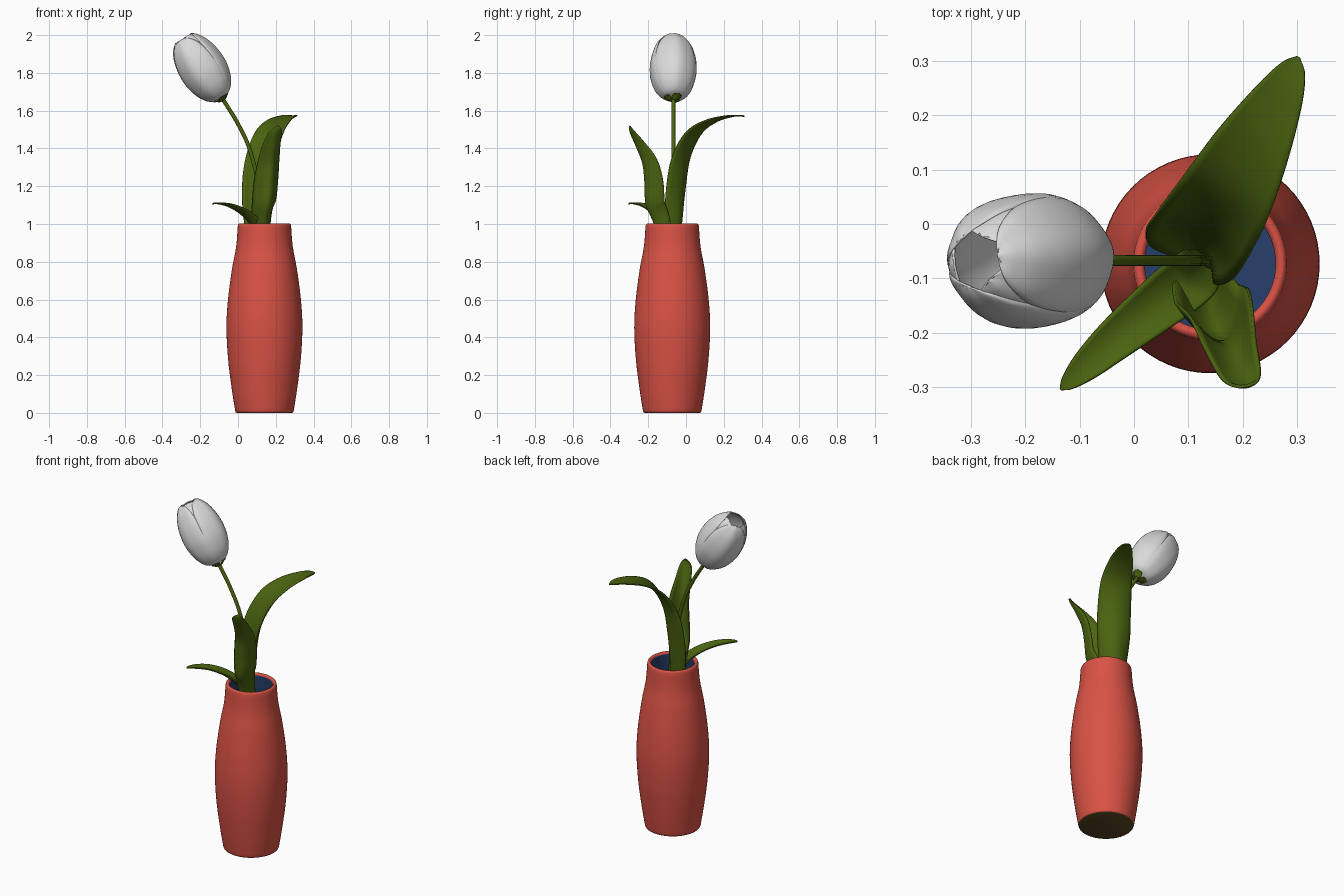
import bpy, bmesh, math
from mathutils import Vector, Matrix

cube = bpy.data.objects.get("Cube")
if cube:
    bpy.data.objects.remove(cube, do_unlink=True)


def material(name, rgb):
    m = bpy.data.materials.new(name)
    m.use_nodes = True
    m.diffuse_color = (*rgb, 1)
    m.node_tree.nodes["Principled BSDF"].inputs["Base Color"].default_value = (*rgb, 1)
    return m


RED = material("vase red", (0.70, 0.085, 0.06))
BLUE = material("inner blue", (0.02, 0.05, 0.15))
BROWN = material("base brown", (0.10, 0.06, 0.015))
GREEN = material("leaf green", (0.07, 0.125, 0.005))
WHITE = material("petal white", (0.70, 0.70, 0.70))


def smooth_path(points, steps):
    """Catmull-Rom curve through the points."""
    p = [Vector(q) for q in points]
    p = [2 * p[0] - p[1]] + p + [2 * p[-1] - p[-2]]
    out = []
    for i in range(1, len(p) - 2):
        a, b, c, d = p[i - 1:i + 3]
        for k in range(steps):
            t = k / steps
            out.append(0.5 * (2 * b + (c - a) * t + (2 * a - 5 * b + 4 * c - d) * t * t
                              + (3 * b - a - 3 * c + d) * t ** 3))
    return out + [p[-2]]


def sheet(name, rows, mats, closed=False, thickness=0):
    """Smooth grid surface from rows of points."""
    bm = bmesh.new()
    grid = [[bm.verts.new(v) for v in row] for row in rows]
    n = len(grid[0])
    for r0, r1 in zip(grid, grid[1:]):
        for j in range(n if closed else n - 1):
            k = (j + 1) % n
            bm.faces.new((r0[j], r0[k], r1[k], r1[j]))
    bmesh.ops.remove_doubles(bm, verts=bm.verts, dist=0.0002)
    bmesh.ops.recalc_face_normals(bm, faces=bm.faces)
    mesh = bpy.data.meshes.new(name)
    bm.to_mesh(mesh)
    bm.free()
    for m in mats:
        mesh.materials.append(m)
    ob = bpy.data.objects.new(name, mesh)
    bpy.context.collection.objects.link(ob)
    if thickness:
        mod = ob.modifiers.new("thickness", 'SOLIDIFY')
        mod.thickness = thickness
        mod.offset = 0
    bpy.ops.object.select_all(action='DESELECT')
    ob.select_set(True)
    bpy.context.view_layer.objects.active = ob
    bpy.ops.object.shade_smooth_by_angle(angle=math.radians(50))
    return ob


# Vase: outer wall, rounded lip, inner wall and floor
CENTRE = Vector((0.14, -0.073, 0))
outer = smooth_path([(0.155, 0.012), (0.172, 0.12), (0.192, 0.28), (0.201, 0.45), (0.193, 0.6),
                     (0.172, 0.76), (0.15, 0.88), (0.141, 0.99)], 6)
lip = [(0.139, 0.997), (0.134, 1.002), (0.127, 1.002), (0.122, 0.997), (0.12, 0.99)]
inner = [(r - 0.021, z) for r, z in reversed(outer) if 0.04 < z < 0.98]
profile = [(0, 0), (0.146, 0), (0.152, 0.003)] + [tuple(p) for p in outer] + lip + inner + [(0, 0.04)]
SEG = 64
ring = [Vector((math.cos(i * math.tau / SEG), math.sin(i * math.tau / SEG), 0)) for i in range(SEG)]
vase = sheet("vase", [[CENTRE + d * r + Vector((0, 0, z)) for d in ring] for r, z in profile],
             [RED, BLUE, BROWN], closed=True)
for f in vase.data.polygons:
    radial = f.center - CENTRE
    radial.z = 0
    if f.center.z < 0.002:
        f.material_index = 2
    elif f.center.z < 0.99 and (f.normal.dot(radial) < 0 or f.normal.z > 0.9):
        f.material_index = 1

# Stem
stem_path = smooth_path([(0.13, -0.067, 0.5), (0.12, -0.067, 0.95), (0.108, -0.067, 1.2), (0.06, -0.067, 1.4),
                         (0, -0.067, 1.53), (-0.05, -0.067, 1.613), (-0.09, -0.067, 1.675)], 6)
rows = []
for i, p in enumerate(stem_path):
    t = (stem_path[min(i + 1, len(stem_path) - 1)] - stem_path[max(i - 1, 0)]).normalized()
    side = Vector((0, 1, 0))
    up = t.cross(side)
    rows.append([p + 0.0105 * (side * math.cos(a) + up * math.sin(a))
                 for a in (k * math.tau / 12 for k in range(12))])
sheet("stem", rows, [GREEN], closed=True)


# Leaves: cupped blades swept along their midribs
def leaf(name, outward, points, widths, cups):
    side = Vector((*outward, 0)).normalized().cross(Vector((0, 0, 1)))
    path = smooth_path(points, 6)
    shape = smooth_path([(w, c) for w, c in zip(widths, cups)], 6)
    rows = []
    for i, p in enumerate(path):
        t = (path[min(i + 1, len(path) - 1)] - path[max(i - 1, 0)]).normalized()
        normal = side.cross(t).normalized()
        w, c = shape[i]
        rows.append([p + side * w * u + normal * w * c * u * u for u in (k / 6 for k in range(-6, 7))])
    sheet(name, rows, [GREEN], thickness=0.006)


leaf("back_leaf", (0.5, 0.86),
     [(0.13, -0.06, 0.7), (0.12, -0.03, 1.0), (0.125, -0.015, 1.2), (0.14, 0.005, 1.35), (0.175, 0.06, 1.475),
      (0.22, 0.145, 1.54), (0.268, 0.235, 1.568), (0.293, 0.285, 1.572), (0.302, 0.307, 1.57)],
     [0.03, 0.068, 0.09, 0.092, 0.086, 0.07, 0.045, 0.024, 0.003],
     [0.8, 0.8, 0.55, 0.4, 0.25, 0.15, 0.1, 0.1, 0.1])
leaf("front_leaf", (0.25, -0.97),
     [(0.14, -0.09, 0.7), (0.14, -0.165, 0.99), (0.158, -0.21, 1.1), (0.168, -0.217, 1.22), (0.178, -0.228, 1.32),
      (0.188, -0.262, 1.41), (0.2, -0.29, 1.475), (0.208, -0.298, 1.505), (0.212, -0.296, 1.52)],
     [0.03, 0.05, 0.062, 0.064, 0.056, 0.045, 0.036, 0.022, 0.003],
     [1.2, 1.5, 1.4, 1.3, 1.2, 0.9, 0.5, 0.3, 0.2])
leaf("left_front_leaf", (-0.74, -0.67),
     [(0.13, -0.075, 0.75), (0.105, -0.1, 0.94), (0.075, -0.125, 1.0), (0.02, -0.168, 1.055), (-0.04, -0.217, 1.09),
      (-0.09, -0.262, 1.105), (-0.122, -0.292, 1.108), (-0.135, -0.304, 1.106)],
     [0.025, 0.045, 0.05, 0.045, 0.037, 0.027, 0.014, 0.002],
     [0.6, 0.6, 0.5, 0.4, 0.3, 0.2, 0.1, 0.1])

# Flower head: three outer and three inner petals plus sepals on a tilted axis
TILT = Matrix.Translation((-0.087, -0.067, 1.667)) @ Matrix.Rotation(math.radians(-33), 4, 'Y')


def petals(name, points, scale, half_angle, turn, mat, tip_power):
    path = smooth_path(points, 6)
    n = len(path) - 1
    for k in range(3):
        mid = math.radians(turn + 120 * k)
        rows = []
        for i, (r, z) in enumerate(path):
            spread = half_angle * math.sqrt(max(0, 1 - (i / n) ** tip_power))
            row = []
            for j in range(-8, 9):
                u = j / 8
                a = mid + spread * u
                # soft central ridge, with the margins tucked inward
                rr = r * scale * (1 + 0.02 * math.cos(u * 7) - 0.04 * u * u)
                row.append(TILT @ Vector((rr * math.cos(a), rr * math.sin(a), z)))
            rows.append(row)
        sheet(f"{name}_{k + 1}", rows, [mat], thickness=0.004)


bud = [(0.008, 0), (0.06, 0.016), (0.098, 0.065), (0.119, 0.13), (0.124, 0.19),
       (0.117, 0.255), (0.098, 0.315), (0.072, 0.356), (0.05, 0.375)]
petals("outer_petal", bud, 1.0, 1.15, 10, WHITE, 5)
petals("inner_petal", bud, 0.94, 1.05, 70, WHITE, 6)
petals("sepal", [(0.006, -0.016), (0.02, -0.012), (0.034, -0.002), (0.05, 0.005)], 1.0, 0.95, 40, GREEN, 3)
